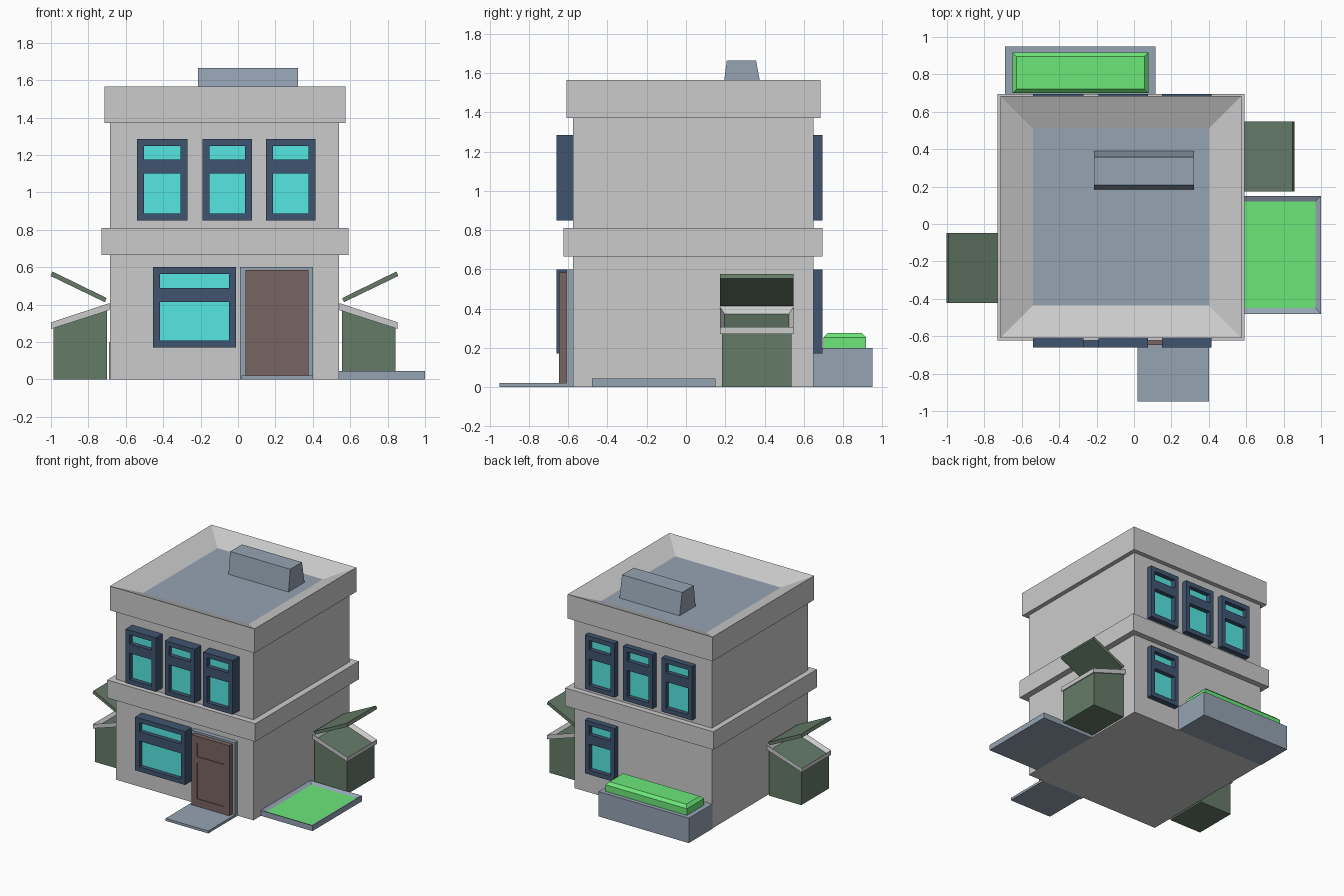
import bpy, bmesh

if "Cube" in bpy.data.objects:
    bpy.data.objects.remove(bpy.data.objects["Cube"])


def material(name, rgb):
    m = bpy.data.materials.new(name)
    m.diffuse_color = (*rgb, 1)
    m.use_nodes = True
    m.node_tree.nodes["Principled BSDF"].inputs["Base Color"].default_value = m.diffuse_color
    return m


SLATE = material("slate", (0.30, 0.37, 0.45))
NAVY = material("navy", (0.05, 0.09, 0.16))
GLASS = material("glass", (0.09, 0.80, 0.76))
GREEN = material("green", (0.15, 0.80, 0.19))
BIN = material("bin_green", (0.13, 0.20, 0.14))
BROWN = material("brown", (0.19, 0.13, 0.12))
BLACK = material("black", (0.06, 0.06, 0.06))
GREY = material("grey", (0.8, 0.8, 0.8))


def prism(name, profile, axis, a, b, mat=None, cavity=None):
    """Extrude a 2D profile along x or y; cavity = (border, drop, floor material)."""
    bm = bmesh.new()
    rings = []
    for t in (a, b):
        rings.append([bm.verts.new((t, p, z) if axis == 'x' else (p, t, z)) for p, z in profile])
    n = len(profile)
    for ring in rings:
        bm.faces.new(ring)
    for i in range(n):
        j = (i + 1) % n
        bm.faces.new((rings[0][i], rings[0][j], rings[1][j], rings[1][i]))
    bmesh.ops.recalc_face_normals(bm, faces=bm.faces[:])
    bm.normal_update()
    if cavity:
        top = max(bm.faces, key=lambda f: f.normal.z)
        bmesh.ops.inset_region(bm, faces=[top], thickness=cavity[0], use_even_offset=True)
        bmesh.ops.translate(bm, verts=top.verts[:], vec=(0, 0, -cavity[1]))
        top.material_index = 1
    me = bpy.data.meshes.new(name)
    bm.to_mesh(me)
    bm.free()
    if mat or cavity:
        me.materials.append(mat or GREY)
    if cavity:
        me.materials.append(cavity[2])
    ob = bpy.data.objects.new(name, me)
    bpy.context.collection.objects.link(ob)
    return ob


def box(name, x0, x1, y0, y1, z0, z1, mat=None, cavity=None):
    return prism(name, [(x0, z0), (x1, z0), (x1, z1), (x0, z1)], 'y', y0, y1, mat, cavity)


def framed(name, x0, x1, z0, z1, wall, face, side, openings, recess, mat, pane):
    """Frame of bars around stacked openings (z pairs, bottom up), with a recessed pane."""
    box(name + "_stile_left", x0, x0 + side, wall, face, z0, z1, mat)
    box(name + "_stile_right", x1 - side, x1, wall, face, z0, z1, mat)
    edges = [z0] + [z for pair in openings for z in pair] + [z1]
    for i in range(0, len(edges), 2):
        box(f"{name}_rail_{i // 2}", x0 + side, x1 - side, wall, face, edges[i], edges[i + 1], mat)
    back = face - recess if face > wall else face + recess
    for i, (a, b) in enumerate(openings):
        box(f"{name}_pane_{i}", x0 + side, x1 - side, wall, back, a, b, pane)


def window(name, x0, x1, z0, z1, wall, face):
    framed(name, x0, x1, z0, z1, wall, face, 0.037,
           [(z0 + 0.037, z1 - 0.185), (z1 - 0.11, z1 - 0.037)], 0.035, NAVY, GLASS)


# Building shell, floor band and parapet with sunken roof
box("walls", -0.685, 0.54, -0.575, 0.65, 0, 1.38)
box("floor_band", -0.73, 0.59, -0.623, 0.695, 0.665, 0.81)
box("parapet", -0.715, 0.575, -0.61, 0.685, 1.37, 1.565, None, (0.175, 0.075, SLATE))
prism("roof_unit", [(0.185, 1.485), (0.39, 1.485), (0.357, 1.665), (0.208, 1.665)],
      'x', -0.215, 0.32, SLATE)

# Windows
for i, (x0, x1) in enumerate([(-0.54, -0.27), (-0.19, 0.075), (0.15, 0.415)]):
    window(f"front_upper_window_{i}", x0, x1, 0.85, 1.285, -0.575, -0.66)
    window(f"back_upper_window_{i}", x0, x1, 0.85, 1.285, 0.65, 0.695)
window("front_lower_window", -0.455, -0.01, 0.17, 0.60, -0.575, -0.66)
window("back_lower_window", 0.15, 0.415, 0.17, 0.60, 0.65, 0.695)

# Door, surround and entrance step
box("door_surround", 0.012, 0.40, -0.61, -0.575, 0, 0.60, SLATE)
framed("door", 0.04, 0.377, 0.02, 0.585, -0.61, -0.648, 0.05,
       [(0.08, 0.37), (0.42, 0.53)], 0.006, BROWN, BROWN)
box("entrance_step", 0.02, 0.40, -0.95, -0.575, 0, 0.02, SLATE)

# Lawn tray on the right side
box("lawn_tray", 0.54, 1.0, -0.48, 0.15, 0, 0.045, SLATE, (0.03, 0.015, GREEN))

# Planter and chamfered hedge behind the building
box("planter", -0.69, 0.115, 0.65, 0.95, 0, 0.20, SLATE)
hedge = box("hedge", -0.65, 0.077, 0.70, 0.917, 0.19, 0.275, GREEN)
bm = bmesh.new()
bm.from_mesh(hedge.data)
rim = [e for e in bm.edges if all(v.co.z > 0.25 for v in e.verts)]
bmesh.ops.bevel(bm, geom=rim, offset=0.022, segments=1, affect='EDGES')
bm.to_mesh(hedge.data)
bm.free()


# Waste bins with sloped rims and open lids, one on each side
def waste_bin(name, wall, s, y0, y1):
    def pts(profile):
        return [(wall + s * d, z) for d, z in profile]
    prism(name + "_body", pts([(0.015, 0), (0.302, 0), (0.302, 0.28), (0.015, 0.375)]),
          'y', y0 + 0.01, y1 - 0.01, BIN)
    prism(name + "_rim", pts([(0.003, 0.37), (0.314, 0.27), (0.314, 0.305), (0.003, 0.408)]),
          'y', y0, y1, None, (0.026, 0.031, BLACK))
    prism(name + "_lid", pts([(0.017, 0.435), (0.027, 0.413), (0.317, 0.553), (0.307, 0.577)]),
          'y', y0, y1, BIN)


waste_bin("right_bin", 0.54, 1, 0.173, 0.548)
waste_bin("left_bin", -0.685, -1, -0.422, -0.048)
